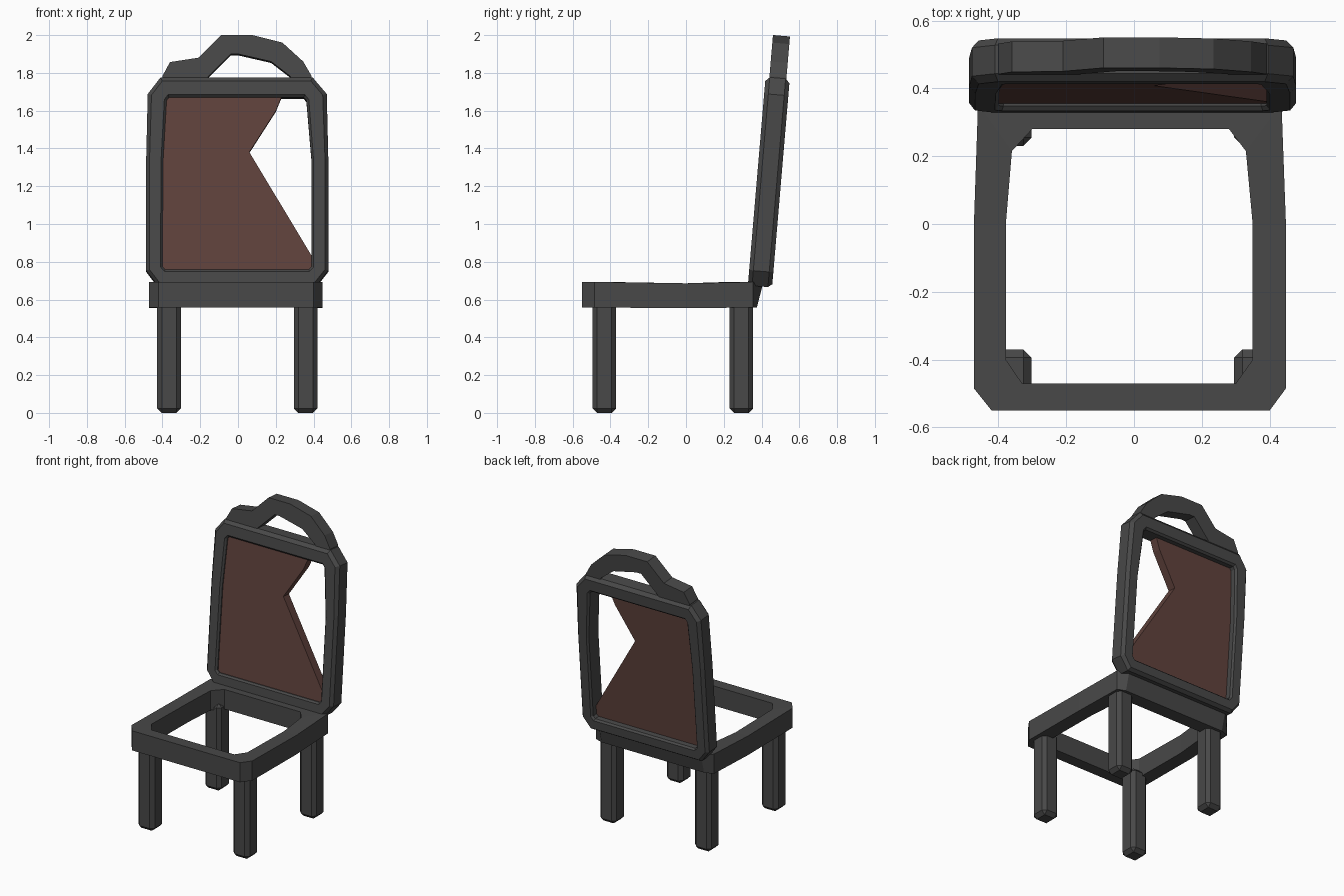
import bpy, bmesh

if "Cube" in bpy.data.objects:
    bpy.data.objects.remove(bpy.data.objects["Cube"])


def material(name, rgb):
    m = bpy.data.materials.new(name)
    m.diffuse_color = (*rgb, 1)
    m.use_nodes = True
    m.node_tree.nodes["Principled BSDF"].inputs["Base Color"].default_value = m.diffuse_color
    return m


GREY = material("dark grey frame", (0.065, 0.065, 0.065))
BROWN = material("brown panel", (0.118, 0.055, 0.046))


def finish(name, bm, mat):
    bmesh.ops.recalc_face_normals(bm, faces=bm.faces)
    mesh = bpy.data.meshes.new(name)
    bm.to_mesh(mesh)
    bm.free()
    mesh.materials.append(mat)
    ob = bpy.data.objects.new(name, mesh)
    bpy.context.collection.objects.link(ob)
    return ob


def closed_frame(name, loops, mat):
    """Join a cyclic series of equal point loops into a hollow frame."""
    bm = bmesh.new()
    rows = [[bm.verts.new(p) for p in loop] for loop in loops]
    n = len(rows[0])
    for r, row in enumerate(rows):
        nxt = rows[(r + 1) % len(rows)]
        for i in range(n):
            j = (i + 1) % n
            bm.faces.new((row[i], row[j], nxt[j], nxt[i]))
    return finish(name, bm, mat)


def leaning(x, z, d):
    """Place an (x, z) outline point, d deep, on the leaning back plane."""
    return (x, 0.328 + (z - 0.68) * 0.085 + d, z - d * 0.085)


def slab(name, outline, d0, d1, mat):
    """Solid outline in the back plane between two depths."""
    bm = bmesh.new()
    a = [bm.verts.new(leaning(x, z, d0)) for x, z in outline]
    b = [bm.verts.new(leaning(x, z, d1)) for x, z in outline]
    n = len(a)
    bm.faces.new(a)
    bm.faces.new(b[::-1])
    for i in range(n):
        j = (i + 1) % n
        bm.faces.new((a[i], b[i], b[j], a[j]))
    return finish(name, bm, mat)


# legs: chamfered square posts
for depth, y in (("front", -0.432), ("back", 0.293)):
    for side, x in (("left", -0.365), ("right", 0.358)):
        bm = bmesh.new()
        bmesh.ops.create_cube(bm, size=1)
        for v in bm.verts:
            v.co = (x + v.co.x * 0.125, y + v.co.y * 0.125, 0.3 + v.co.z * 0.6)
        bmesh.ops.bevel(bm, geom=bm.edges[:], offset=0.024, segments=1,
                        affect='EDGES', profile=0.5)
        finish(f"{depth}_{side}_leg", bm, GREY)

# seat frame: open ring with cut corners and an undercut rear
seat_out = [(-0.472, 0), (-0.472, -0.485), (-0.42, -0.55), (0.40, -0.55), (0.448, -0.485),
            (0.448, 0), (0.435, 0.355), (0.38, 0.41), (-0.40, 0.41), (-0.46, 0.355)]
seat_in = [(-0.378, 0), (-0.378, -0.40), (-0.33, -0.47), (0.30, -0.47), (0.35, -0.40),
           (0.35, 0), (0.33, 0.215), (0.28, 0.28), (-0.30, 0.28), (-0.36, 0.215)]


def sag(y):
    return 0.007 if abs(y) < 0.1 else 0.0


closed_frame("seat_frame", [
    [(x, y, 0.693 - sag(y)) for x, y in seat_out],
    [(x, y - (0.035 if y > 0.38 else 0), 0.558 - sag(y) / 2) for x, y in seat_out],
    [(x, y, 0.558 - sag(y) / 2) for x, y in seat_in],
    [(x, y, 0.693 - sag(y)) for x, y in seat_in]], GREY)

# back frame: leaning ring with chamfered bars
back_out = [(-0.486, 1.35), (-0.486, 0.755), (-0.425, 0.675), (0.415, 0.675), (0.478, 0.755),
            (0.478, 1.35), (0.47, 1.69), (0.395, 1.778), (-0.41, 1.778), (-0.478, 1.69)]
back_in = [(-0.397, 1.33), (-0.40, 0.775), (-0.385, 0.76), (0.375, 0.76), (0.39, 0.775),
           (0.39, 1.33), (0.362, 1.655), (0.348, 1.672), (-0.365, 1.672), (-0.378, 1.655)]


def back_loop(f, d):
    return [leaning(a[0] + (b[0] - a[0]) * f, a[1] + (b[1] - a[1]) * f, d)
            for a, b in zip(back_out, back_in)]


closed_frame("back_frame", [back_loop(f, d) for f, d in (
    (0.2, 0), (0, 0.022), (0, 0.106), (0.2, 0.128),
    (0.88, 0.128), (1, 0.115), (1, 0.013), (0.88, 0))], GREY)

# torn back panel
slab("back_panel", [(-0.40, 0.75), (0.395, 0.75), (0.395, 0.825), (0.06, 1.382),
                    (0.20, 1.60), (0.235, 1.685), (-0.385, 1.685), (-0.405, 1.33)],
     0.02, 0.08, BROWN)

# top crest handle
slab("top_handle", [(-0.40, 1.76), (-0.40, 1.785), (-0.36, 1.859), (-0.21, 1.882),
                    (-0.09, 2.002), (0.075, 2.002), (0.235, 1.962), (0.345, 1.862),
                    (0.39, 1.785), (0.39, 1.76), (0.29, 1.76), (0.275, 1.785),
                    (0.175, 1.862), (0.0, 1.902), (-0.037, 1.902), (-0.155, 1.785),
                    (-0.175, 1.76)], 0.02, 0.11, GREY)
